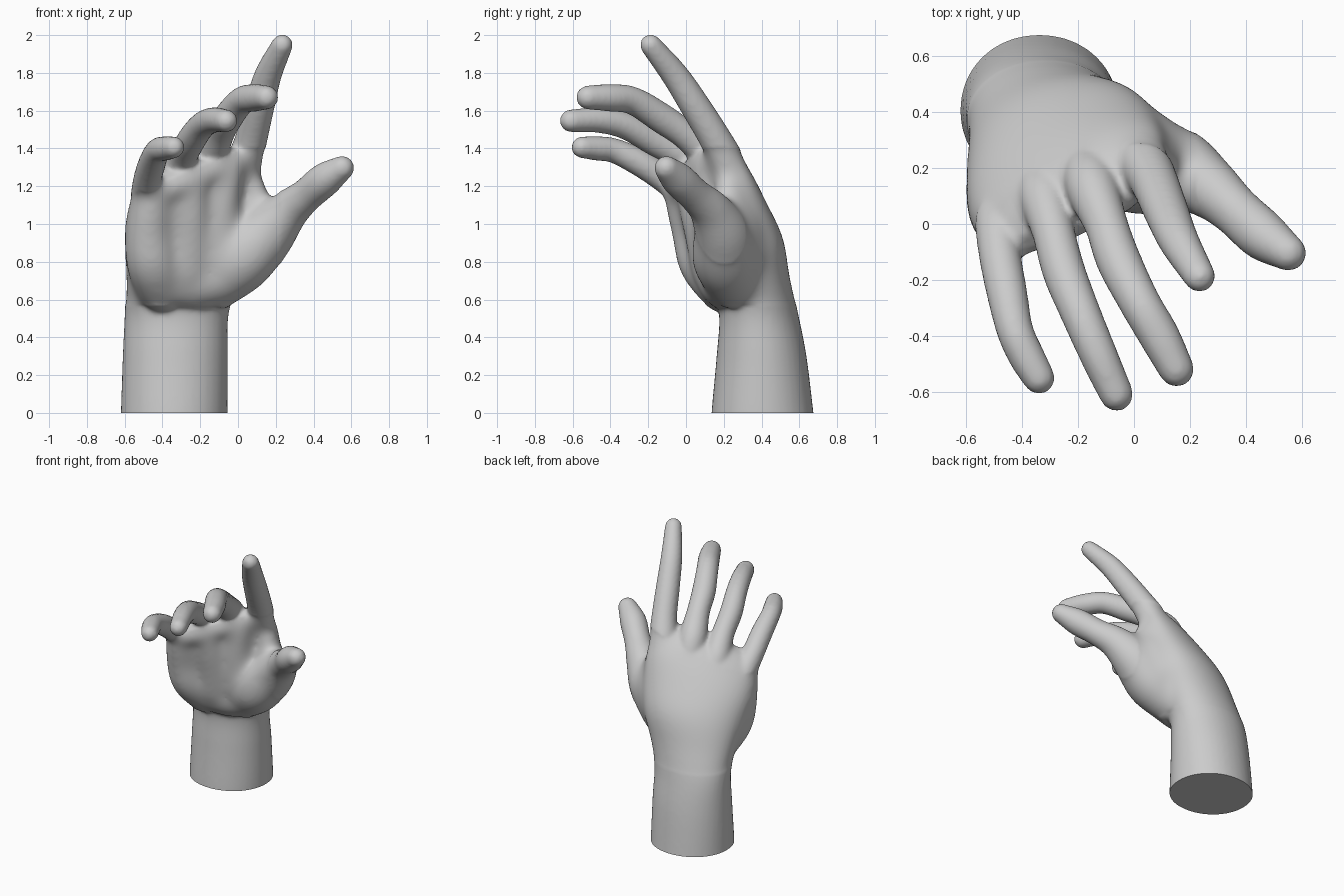
import bpy, bmesh
from math import sin, cos, pi, radians, copysign
from mathutils import Vector

if "Cube" in bpy.data.objects:
    bpy.data.objects.remove(bpy.data.objects["Cube"])

bm = bmesh.new()


def spline(keys, steps=6):
    """Catmull-Rom samples through keys of any dimension."""
    k = [Vector(p) for p in keys]
    k = [k[0] * 2 - k[1]] + k + [k[-1] * 2 - k[-2]]
    out = []
    for i in range(1, len(k) - 2):
        a, b, c, d = k[i - 1:i + 3]
        for s in range(steps):
            t = s / steps
            out.append((b * 2 + (c - a) * t + (a * 2 - b * 5 + c * 4 - d) * t * t
                        + (b * 3 - a - c * 3 + d) * t ** 3) * 0.5)
    return out + [k[-2]]


def loft(rings):
    vs = [[bm.verts.new(p) for p in r] for r in rings]
    n = len(vs[0])
    for a, b in zip(vs, vs[1:]):
        for i in range(n):
            j = (i + 1) % n
            bm.faces.new((a[i], a[j], b[j], b[i]))
    bm.faces.new(vs[0][::-1])
    bm.faces.new(vs[-1])


def ring(c, u, v, n=28, e=1.0):
    f = lambda x: copysign(abs(x) ** e, x)
    return [c + u * f(cos(2 * pi * i / n)) + v * f(sin(2 * pi * i / n)) for i in range(n)]


def tube(*keys):
    """Round-ended limb through (x, y, z, radius) keys."""
    s = spline(keys)
    pos = [p.to_3d() for p in s]
    rad = [p[3] for p in s]
    rows = []
    last = len(s) - 1
    for i, (p, r) in enumerate(zip(pos, rad)):
        t = (pos[min(i + 1, last)] - pos[max(i - 1, 0)]).normalized()
        u = t.cross(Vector((1, 0, 0))).normalized()
        v = t.cross(u)
        caps = [0]
        if i == 0:
            caps = [-85, -60, -30, 0]
        elif i == last:
            caps = [0, 25, 50, 70, 85]
        for a in caps:
            a = radians(a)
            rows.append(ring(p + t * r * sin(a), u * r * cos(a), v * r * cos(a)))
    loft(rows)


# forearm and palm: left edge, right edge, half thickness, pitch in degrees
sections = [
    (-.62, .41, -.1, -.06, .41, -.1, .275, 0),
    (-.62, .405, 0, -.055, .405, 0, .27, 0),
    (-.61, .40, .3, -.055, .40, .3, .238, 0),
    (-.60, .385, .52, -.05, .385, .52, .21, 0),
    (-.595, .31, .68, .0, .37, .68, .212, 10),
    (-.60, .20, .85, .06, .37, .85, .228, 20),
    (-.60, .09, 1.0, .10, .33, 1.04, .205, 25),
    (-.575, -.01, 1.12, .115, .28, 1.25, .162, 30),
    (-.545, -.07, 1.18, .10, .22, 1.36, .11, 38),
    (-.52, -.13, 1.21, .06, .12, 1.40, .055, 42),
]
rows = []
for s in spline(sections):
    L, R, a = Vector(s[0:3]), Vector(s[3:6]), radians(s[7])
    rows.append(ring((L + R) / 2, (R - L) / 2, Vector((0, cos(a), sin(a))) * s[6], 40, .97))
loft(rows)

# index finger
tube((.0, .27, 1.18, .09), (.03, .222, 1.31, .098), (.07, .155, 1.45, .086), (.115, .045, 1.63, .08),
     (.16, -.06, 1.79, .072), (.234, -.187, 1.948, .057))
# middle finger
tube((-.17, .21, 1.22, .09), (-.15, .13, 1.35, .095), (-.10, .0, 1.47, .078), (-.055, -.13, 1.56, .08),
     (.02, -.28, 1.652, .074), (.09, -.40, 1.668, .073), (.151, -.518, 1.67, .064))
# ring finger
tube((-.34, .15, 1.15, .09), (-.32, .09, 1.25, .092), (-.29, -.02, 1.355, .077), (-.25, -.17, 1.44, .077),
     (-.19, -.32, 1.52, .072), (-.13, -.46, 1.55, .068), (-.063, -.608, 1.546, .061))
# little finger
tube((-.48, .09, 1.04, .09), (-.485, .02, 1.13, .085), (-.48, -.1, 1.23, .076), (-.455, -.24, 1.322, .073),
     (-.425, -.38, 1.388, .066), (-.385, -.47, 1.4, .065), (-.34, -.55, 1.406, .058))
# thumb with the ball of the palm
tube((-.10, .25, .71, .16), (.02, .21, .82, .18), (.15, .19, .95, .155), (.265, .13, 1.07, .112),
     (.36, .05, 1.15, .09), (.46, -.04, 1.235, .09), (.55, -.103, 1.296, .066))
# web between thumb and index finger
tube((-.01, .31, .85, .13), (.06, .27, .98, .125), (.085, .235, 1.10, .095), (.08, .22, 1.2, .07))
# outer heel of the palm
tube((-.40, .20, .68, .15), (-.45, .10, .80, .145), (-.47, .05, .95, .127), (-.46, .0, 1.09, .11))
# hollow of the palm
tube((-.36, .21, .70, .15), (-.22, .22, .70, .155), (-.08, .24, .72, .15))
tube((-.28, .18, .75, .15), (-.27, .15, .90, .15), (-.26, .08, 1.08, .12), (-.25, .03, 1.2, .09))
tube((-.12, .22, .80, .16), (-.12, .19, .95, .15), (-.10, .15, 1.12, .12), (-.06, .12, 1.27, .09))
# pad under the fingers
tube((-.44, -.055, 1.16, .07), (-.25, .01, 1.24, .077), (-.03, .125, 1.33, .075))

bmesh.ops.recalc_face_normals(bm, faces=bm.faces)
me = bpy.data.meshes.new("hand")
bm.to_mesh(me)
bm.free()
hand = bpy.data.objects.new("hand", me)
bpy.context.collection.objects.link(hand)

# fuse the parts into one skin and soften the joins
rm = hand.modifiers.new("fuse", 'REMESH')
rm.mode = 'VOXEL'
rm.voxel_size = 0.013
sm = hand.modifiers.new("soften", 'SMOOTH')
sm.factor = 0.5
sm.iterations = 8
dg = bpy.context.evaluated_depsgraph_get()
skin = bpy.data.meshes.new_from_object(hand.evaluated_get(dg))
hand.modifiers.clear()

bm = bmesh.new()
bm.from_mesh(skin)
# extra softening over the palm and the back of the hand
palm = [v for v in bm.verts if .57 < v.co.z < 1.4 and v.co.x < .22
        and v.co.y > -.14 and v.co.z < 1.26 + .4 * (v.co.x + .3)]
for _ in range(45):
    bmesh.ops.smooth_vert(bm, verts=palm, factor=.5, use_axis_x=True, use_axis_y=True, use_axis_z=True)
# flat cut at the base of the forearm
bmesh.ops.bisect_plane(bm, geom=bm.verts[:] + bm.edges[:] + bm.faces[:], dist=1e-5,
                       plane_co=(0, 0, 0), plane_no=(0, 0, 1), clear_inner=True)
bmesh.ops.holes_fill(bm, edges=[e for e in bm.edges if e.is_boundary], sides=0)
bm.to_mesh(skin)
bm.free()
hand.data = skin

bpy.context.view_layer.objects.active = hand
hand.select_set(True)
bpy.ops.object.shade_smooth_by_angle(angle=radians(50))
